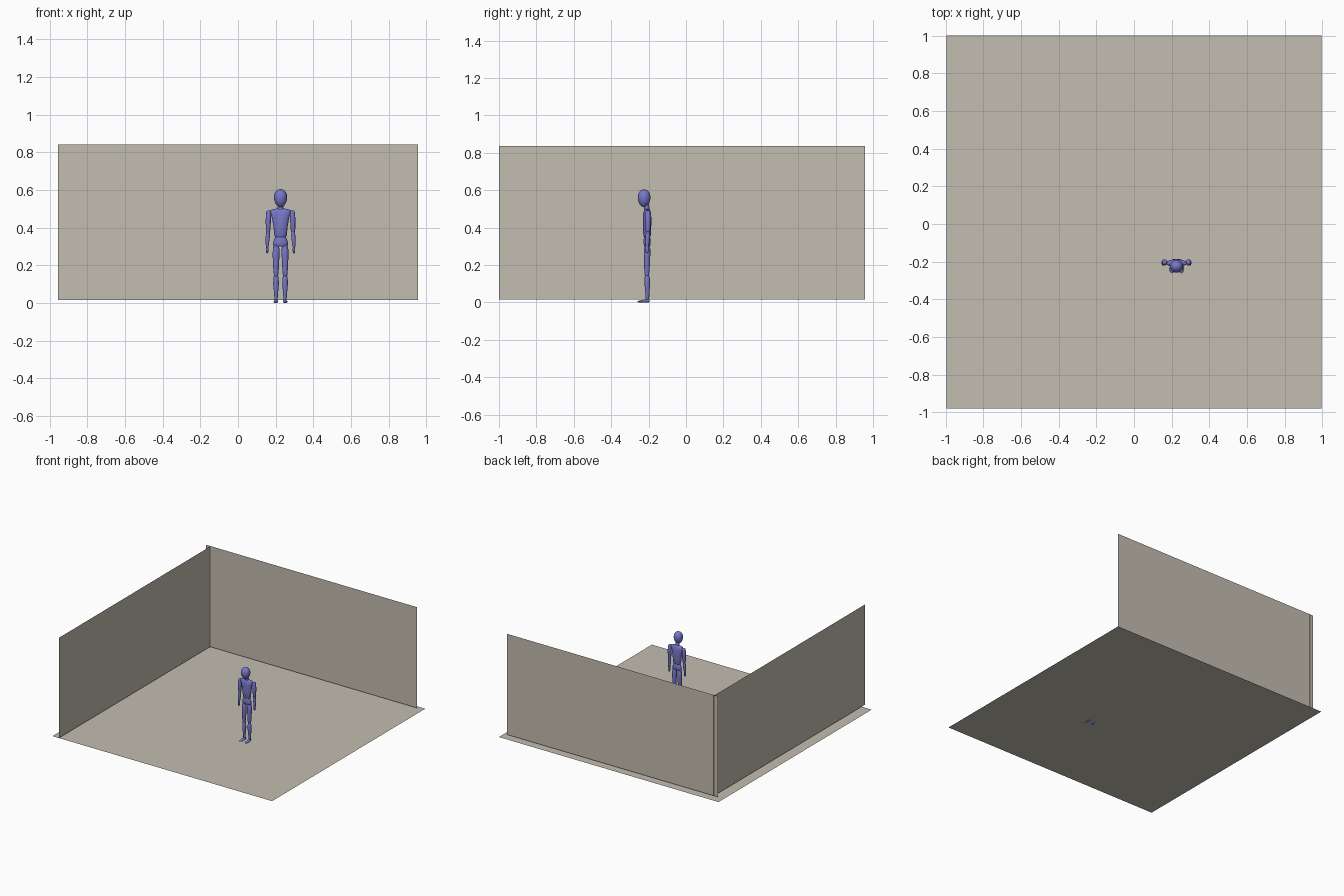
import bpy, bmesh, math

FX, FY = 0.226, -0.208   # where the figure stands


def material(name, col):
    m = bpy.data.materials.new(name)
    m.diffuse_color = (*col, 1)
    return m


beige = material("warm grey", (0.55, 0.51, 0.435))
violet = material("violet blue", (0.185, 0.185, 0.59))


def finish(name, bm, mat, smooth=True):
    me = bpy.data.meshes.new(name)
    bm.to_mesh(me)
    bm.free()
    ob = bpy.data.objects.new(name, me)
    bpy.context.collection.objects.link(ob)
    me.materials.append(mat)
    if smooth:
        bpy.context.view_layer.objects.active = ob
        bpy.ops.object.select_all(action='DESELECT')
        ob.select_set(True)
        bpy.ops.object.shade_smooth_by_angle(angle=math.radians(45))
    return ob


def plane(name, pts):
    bm = bmesh.new()
    bm.faces.new([bm.verts.new(p) for p in pts])
    finish(name, bm, beige, False)


def loft(name, rings, axis='z', n=20):
    """Ellipse rings (x, y, z, half width, half depth) joined along an axis."""
    bm = bmesh.new()
    loops = []
    for x, y, z, a, b in rings:
        loop = []
        for i in range(n):
            t = 2 * math.pi * i / n
            u, v = a * math.cos(t), b * math.sin(t)
            off = {'z': (u, v, 0), 'y': (u, 0, v), 'x': (0, u, v)}[axis]
            loop.append(bm.verts.new((FX + x + off[0], FY + y + off[1], z + off[2])))
        loops.append(loop)
    for p, q in zip(loops, loops[1:]):
        for i in range(n):
            j = (i + 1) % n
            bm.faces.new((p[i], p[j], q[j], q[i]))
    bm.faces.new(loops[0][::-1])
    bm.faces.new(loops[-1])
    bmesh.ops.recalc_face_normals(bm, faces=bm.faces)
    finish(name, bm, violet)


def ball(name, x, y, z, rx, ry, rz, egg=0.0):
    bm = bmesh.new()
    bmesh.ops.create_uvsphere(bm, u_segments=20, v_segments=14, radius=1)
    for v in bm.verts:
        k = 1 + egg * v.co.z
        v.co = (FX + x + v.co.x * rx * k, FY + y + v.co.y * ry * k, z + v.co.z * rz)
    finish(name, bm, violet)


# Room: thin floor and two crossing walls
plane("floor", [(-.995, -.98, .003), (.995, -.98, .003), (.995, 1, .003), (-.995, 1, .003)])
plane("back_wall", [(-.955, .953, .016), (.955, .953, .016), (.955, .953, .841), (-.955, .953, .841)])
plane("left_wall", [(-.92, .957, .016), (-.92, -1, .016), (-.92, -1, .836), (-.92, .957, .836)])

# Head and neck
ball("head", 0, -.016, .557, .035, .034, .048, .1)
loft("neck", [(0, 0, .485, .017, .015), (0, -.004, .525, .014, .014)])

# Torso
loft("chest", [(0, 0, .350, .029, .016), (0, 0, .358, .033, .020), (0, 0, .40, .037, .022),
               (0, 0, .45, .045, .023), (0, 0, .48, .055, .020), (0, 0, .494, .052, .016),
               (0, 0, .501, .025, .011)])
ball("waist", 0, 0, .352, .029, .016, .018)
loft("pelvis", [(0, 0, .299, .026, .013), (0, 0, .306, .038, .017), (0, 0, .318, .040, .019),
                (0, 0, .340, .034, .018), (0, 0, .353, .026, .015)])

for side, s in (("left", -1), ("right", 1)):
    # Arms
    ball(side + "_shoulder", s * .063, .004, .478, .014, .015, .014)
    loft(side + "_upper_arm", [(s * .066, .004, .376, .009, .010), (s * .066, .004, .388, .012, .013),
                               (s * .065, .004, .44, .014, .016), (s * .063, .004, .474, .014, .016),
                               (s * .062, .004, .487, .009, .010)])
    ball(side + "_elbow", s * .067, .004, .373, .010, .010, .011)
    loft(side + "_forearm", [(s * .071, 0, .297, .007, .008), (s * .069, .002, .34, .011, .012),
                             (s * .067, .003, .362, .011, .012), (s * .067, .004, .371, .008, .009)])
    ball(side + "_hand", s * .071, -.001, .283, .007, .011, .020)

    # Legs
    ball(side + "_hip", s * .023, 0, .298, .016, .014, .015)
    loft(side + "_thigh", [(s * .024, -.001, .155, .012, .012), (s * .024, -.001, .17, .014, .014),
                           (s * .024, 0, .25, .018, .017), (s * .023, 0, .286, .018, .017),
                           (s * .022, 0, .300, .012, .012)])
    ball(side + "_knee", s * .024, -.001, .150, .012, .012, .012)
    loft(side + "_shin", [(s * .024, .002, .014, .008, .009), (s * .024, .002, .045, .010, .010),
                          (s * .024, .001, .10, .015, .015), (s * .024, 0, .134, .014, .014),
                          (s * .024, 0, .146, .010, .010)])
    # Foot runs from heel to toe
    loft(side + "_foot", [(s * .024, .013, .009, .006, .006), (s * .024, .007, .010, .010, .010),
                          (s * .024, -.010, .009, .011, .009), (s * .025, -.032, .006, .012, .006),
                          (s * .025, -.045, .005, .010, .004), (s * .025, -.052, .004, .005, .002)], 'y')
